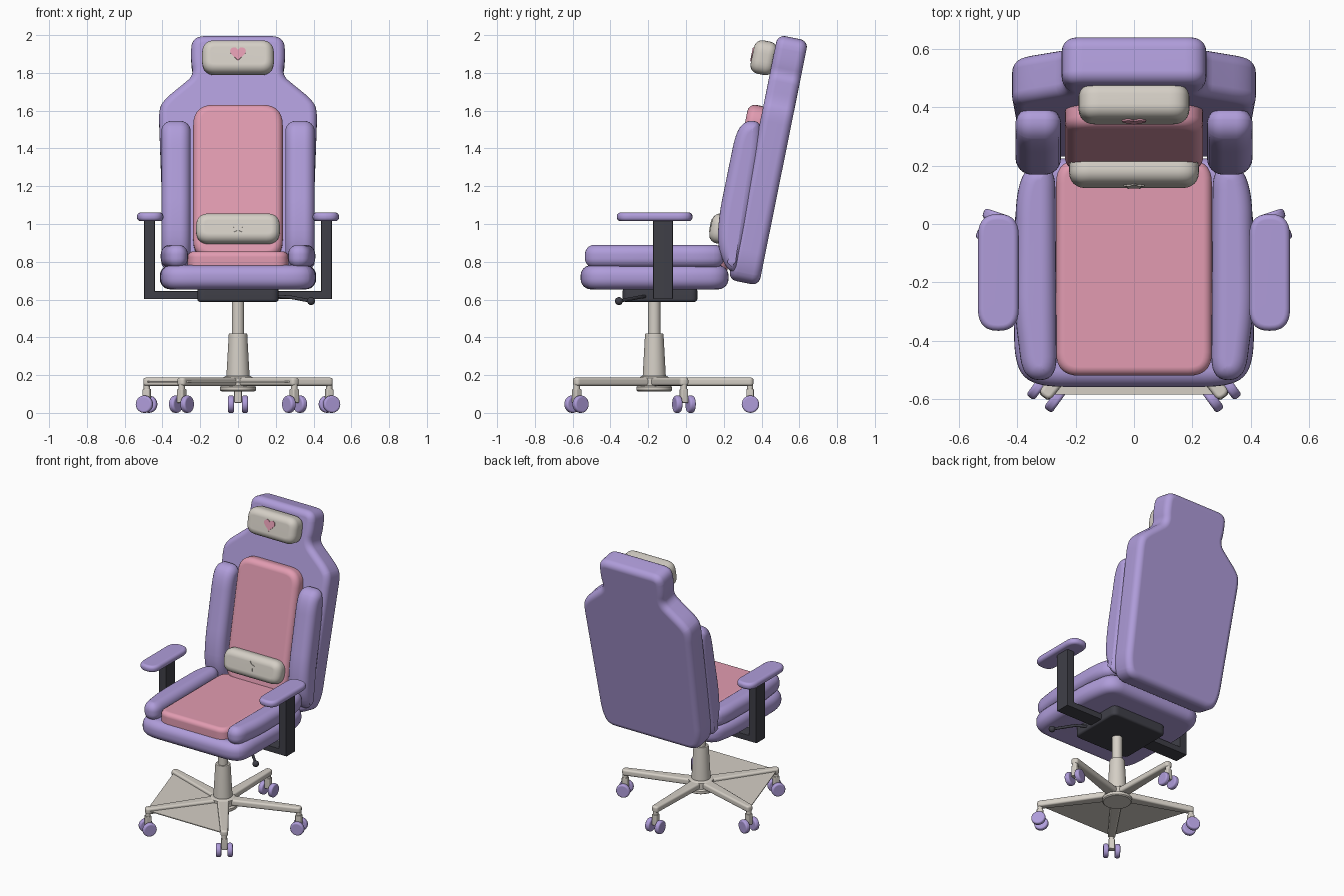
import bpy, bmesh, math
from mathutils import Matrix, Vector

if "Cube" in bpy.data.objects:
    bpy.data.objects.remove(bpy.data.objects["Cube"])


def material(name, rgb):
    m = bpy.data.materials.new(name)
    m.diffuse_color = (*rgb, 1)
    m.use_nodes = True
    m.node_tree.nodes["Principled BSDF"].inputs["Base Color"].default_value = m.diffuse_color
    return m


PURPLE = material("lavender", (0.43, 0.335, 0.70))
PINK = material("rose pink", (0.76, 0.33, 0.44))
CREAM = material("warm light grey", (0.66, 0.62, 0.56))
DARK = material("charcoal", (0.05, 0.05, 0.064))


def loft(name, rings, mat, matrix=Matrix()):
    """Skin equal-sized rings of points and cap both ends."""
    bm = bmesh.new()
    loops = [[bm.verts.new(matrix @ Vector(p)) for p in ring] for ring in rings]
    n = len(loops[0])
    for lo, hi in zip(loops, loops[1:]):
        for i in range(n):
            bm.faces.new((lo[i], lo[(i + 1) % n], hi[(i + 1) % n], hi[i]))
    bm.faces.new(loops[0][::-1])
    bm.faces.new(loops[-1])
    bmesh.ops.recalc_face_normals(bm, faces=bm.faces)
    me = bpy.data.meshes.new(name)
    bm.to_mesh(me)
    bm.free()
    me.materials.append(mat)
    ob = bpy.data.objects.new(name, me)
    bpy.context.collection.objects.link(ob)
    bpy.ops.object.select_all(action='DESELECT')
    bpy.context.view_layer.objects.active = ob
    ob.select_set(True)
    bpy.ops.object.shade_smooth_by_angle(angle=math.radians(40))
    ob.modifiers.new("weighted", 'WEIGHTED_NORMAL').keep_sharp = True
    return ob


def rounded(pts, r, seg=7):
    """Round the corners of a polygon."""
    out = []
    for i, p in enumerate(pts):
        p, a, b = Vector(p), Vector(pts[i - 1]), Vector(pts[(i + 1) % len(pts)])
        ra, rb = min(r, (a - p).length * 0.48), min(r, (b - p).length * 0.48)
        s, e = p + (a - p).normalized() * ra, p + (b - p).normalized() * rb
        for k in range(seg + 1):
            t = k / seg
            out.append(s * (1 - t) ** 2 + p * 2 * t * (1 - t) + e * t * t)
    return out


def rect(x0, x1, y0, y1, r):
    return rounded([(x0, y0), (x1, y0), (x1, y1), (x0, y1)], r)


def circle(r, n=24):
    return [(r * math.cos(2 * math.pi * k / n), r * math.sin(2 * math.pi * k / n)) for k in range(n)]


def prism(name, outline, thick, bevel, mat, matrix=Matrix(), seg=6):
    """Cushion-like slab: outline in local XY, rounded rims, centred on local Z."""
    pts = [Vector(p) for p in outline]
    area = sum(a.x * b.y - b.x * a.y for a, b in zip(pts, pts[1:] + pts[:1]))
    if area < 0:
        pts.reverse()
    n = len(pts)
    normals = []
    for i in range(n):
        d0, d1 = (pts[i] - pts[i - 1]).normalized(), (pts[(i + 1) % n] - pts[i]).normalized()
        m = Vector((-d0.y - d1.y, d0.x + d1.x)).normalized()
        normals.append(m / max(0.5, m.dot(Vector((-d0.y, d0.x)))))

    def ring(inset, z):
        return [(*(p + m * inset), z) for p, m in zip(pts, normals)]

    if bevel:
        angs = [math.pi / 2 * k / seg for k in range(seg + 1)]
        low = [ring(bevel * (1 - math.sin(a)), -thick / 2 + bevel * (1 - math.cos(a))) for a in angs]
        high = [[(x, y, -z) for x, y, z in rg] for rg in reversed(low)]
        rings = low + high
    else:
        rings = [ring(0, -thick / 2), ring(0, thick / 2)]
    return loft(name, rings, mat, matrix)


def lathe(name, profile, mat, loc=(0, 0, 0)):
    return loft(name, [[(x, y, z) for x, y in circle(r, 32)] for r, z in profile], mat,
                Matrix.Translation(loc))


def frame(origin, ax, ay, az):
    m = Matrix((ax, ay, az)).transposed().to_4x4()
    m.translation = origin
    return m


def at_z(z):
    return Matrix.Translation((0, 0, z))


# Reclined frame of the backrest: x, along the back, forward
S, C = math.sin(math.radians(11.4)), math.cos(math.radians(11.4))


def back(w):
    return frame((0, 0.305 - w * C, 0.69 + w * S), (1, 0, 0), (0, S, C), (0, -C, S))


# Backrest shell
half = [(0.35, 0), (0.39, 0.10), (0.42, 0.93), (0.385, 0.985), (0.30, 1.055),
        (0.235, 1.11), (0.25, 1.19), (0.245, 1.322)]
shell = half + [(-x, v) for x, v in reversed(half)]
prism("backrest", rounded(shell, 0.07), 0.165, 0.042, PURPLE, back(0))
prism("back_pad", rect(-0.237, 0.237, 0.10, 0.935, 0.11), 0.11, 0.04, PINK, back(0.105))

# Pillows with their badges
prism("head_pillow", rect(-0.19, 0.19, 1.098, 1.278, 0.07), 0.125, 0.045, CREAM, back(0.13))
prism("lumbar_pillow", rect(-0.222, 0.222, 0.175, 0.335, 0.07), 0.11, 0.045, CREAM, back(0.174))
heart = []
for k in range(32):
    t = 2 * math.pi * k / 32 + 0.01
    heart.append((0.0026 * 16 * math.sin(t) ** 3,
                  1.2 + 0.0026 * (13 * math.cos(t) - 5 * math.cos(2 * t)
                                  - 2 * math.cos(3 * t) - math.cos(4 * t))))
prism("heart_badge", heart, 0.008, 0, PINK, back(0.194))
star = []
for k in range(10):
    r, a = (0.04, 0.022)[k % 2], math.pi / 2 + math.pi * k / 5
    star.append((r * math.cos(a), 0.258 + r * math.sin(a)))
prism("star_badge", rounded(star, 0.006, 3), 0.008, 0, CREAM, back(0.23))

# Seat
prism("seat_base", rounded([(-0.34, -0.558), (0.34, -0.558), (0.41, -0.49), (0.415, 0.0), (0.37, 0.225),
                            (-0.37, 0.225), (-0.415, 0.0), (-0.41, -0.49)], 0.10),
      0.128, 0.055, PURPLE, at_z(0.718))
prism("seat_pad", rect(-0.267, 0.267, -0.52, 0.22, 0.08), 0.12, 0.03, PINK, at_z(0.795))

wing = [(0.22, 0.75), (0.165, 0.88), (0.175, 1.05), (0.265, 1.49), (0.32, 1.55), (0.40, 1.54),
        (0.40, 1.40), (0.33, 1.00), (0.27, 0.75)]
for s, side in ((1, "right"), (-1, "left")):
    # Side bolsters of the back and seat
    prism(side + "_back_bolster", rounded(wing, 0.09), 0.155, 0.055, PURPLE,
          frame((s * 0.328, 0, 0), (0, 1, 0), (0, 0, 1), (1, 0, 0)))
    bolster = [(0.265, -0.535), (0.38, -0.535), (0.41, -0.30), (0.405, 0.10), (0.37, 0.20), (0.27, 0.20)]
    prism(side + "_seat_bolster", rounded([(s * x, y) for x, y in bolster], 0.08),
          0.122, 0.05, PURPLE, at_z(0.829))
    # Armrest
    bracket = [(0.2, 0.602), (0.498, 0.602), (0.498, 1.03), (0.44, 1.03), (0.44, 0.645), (0.2, 0.645)]
    prism(side + "_arm_bracket", [(s * x, z) for x, z in bracket], 0.105, 0.006, DARK,
          frame((0, -0.122, 0), (1, 0, 0), (0, 0, 1), (0, -1, 0)), 2)
    prism(side + "_arm_pad", rect(s * 0.465 - 0.07, s * 0.465 + 0.07, -0.366, 0.034, 0.075),
          0.046, 0.02, PURPLE, at_z(1.038))

# Tilt mechanism and lever
prism("tilt_mechanism", rect(-0.215, 0.215, -0.335, 0.06, 0.04), 0.075, 0.015, DARK, at_z(0.625), 3)
cu = bpy.data.curves.new("tilt_lever", 'CURVE')
cu.dimensions, cu.bevel_depth, cu.use_fill_caps = '3D', 0.009, True
sp = cu.splines.new('POLY')
sp.points.add(2)
for p, co in zip(sp.points, [(0.19, -0.21, 0.618), (0.28, -0.25, 0.612), (0.385, -0.353, 0.592)]):
    p.co = (*co, 1)
cu.materials.append(DARK)
bpy.context.collection.objects.link(bpy.data.objects.new("tilt_lever", cu))
ball = [(0.021 * math.sin(math.pi * (k + 0.3) / 10.6), -0.021 * math.cos(math.pi * (k + 0.3) / 10.6))
        for k in range(11)]
lathe("lever_knob", ball, DARK, (0.387, -0.355, 0.592))

# Gas lift and hub
HUB = (0, -0.168, 0)
lathe("gas_piston", [(0.033, 0.40), (0.033, 0.60)], CREAM, HUB)
lathe("gas_column", [(0.061, 0.18), (0.061, 0.20), (0.049, 0.415), (0.046, 0.42)], CREAM, HUB)
lathe("hub", [(0.088, 0.114), (0.095, 0.12), (0.095, 0.138), (0.08, 0.145), (0.08, 0.185), (0.068, 0.195)],
      CREAM, HUB)

# Five-legged base with casters
tips = []
for k in range(5):
    a = math.radians(90 + 72 * k)
    place = Matrix.Translation(HUB) @ Matrix.Rotation(a, 4, 'Z')
    leg = [(0, -0.04), (0.525, -0.024), (0.525, 0.024), (0, 0.04)]
    prism(f"leg_{k}", rounded(leg, 0.022), 0.043, 0.013, CREAM, place @ at_z(0.165), 4)
    prism(f"caster_fork_{k}", rect(0.487, 0.527, -0.02, 0.02, 0.01), 0.075, 0.005, CREAM,
          place @ at_z(0.09), 2)
    lathe(f"caster_stem_{k}", [(0.017, 0.10), (0.017, 0.155)], CREAM, place @ Vector((0.507, 0, 0)))
    for s in (1, -1):
        prism(f"caster_wheel_{k}_{'a' if s > 0 else 'b'}", circle(0.046), 0.034, 0.011, PURPLE,
              place @ frame((0.509, s * 0.037, 0.046), (1, 0, 0), (0, 0, 1), (0, -1, 0)), 4)
    tips.append((0.515 * math.cos(a), HUB[1] + 0.515 * math.sin(a)))

# Thin web filling two gaps of the base
prism("base_web", [HUB[:2], *tips[1:4]], 0.006, 0, CREAM, at_z(0.165))
